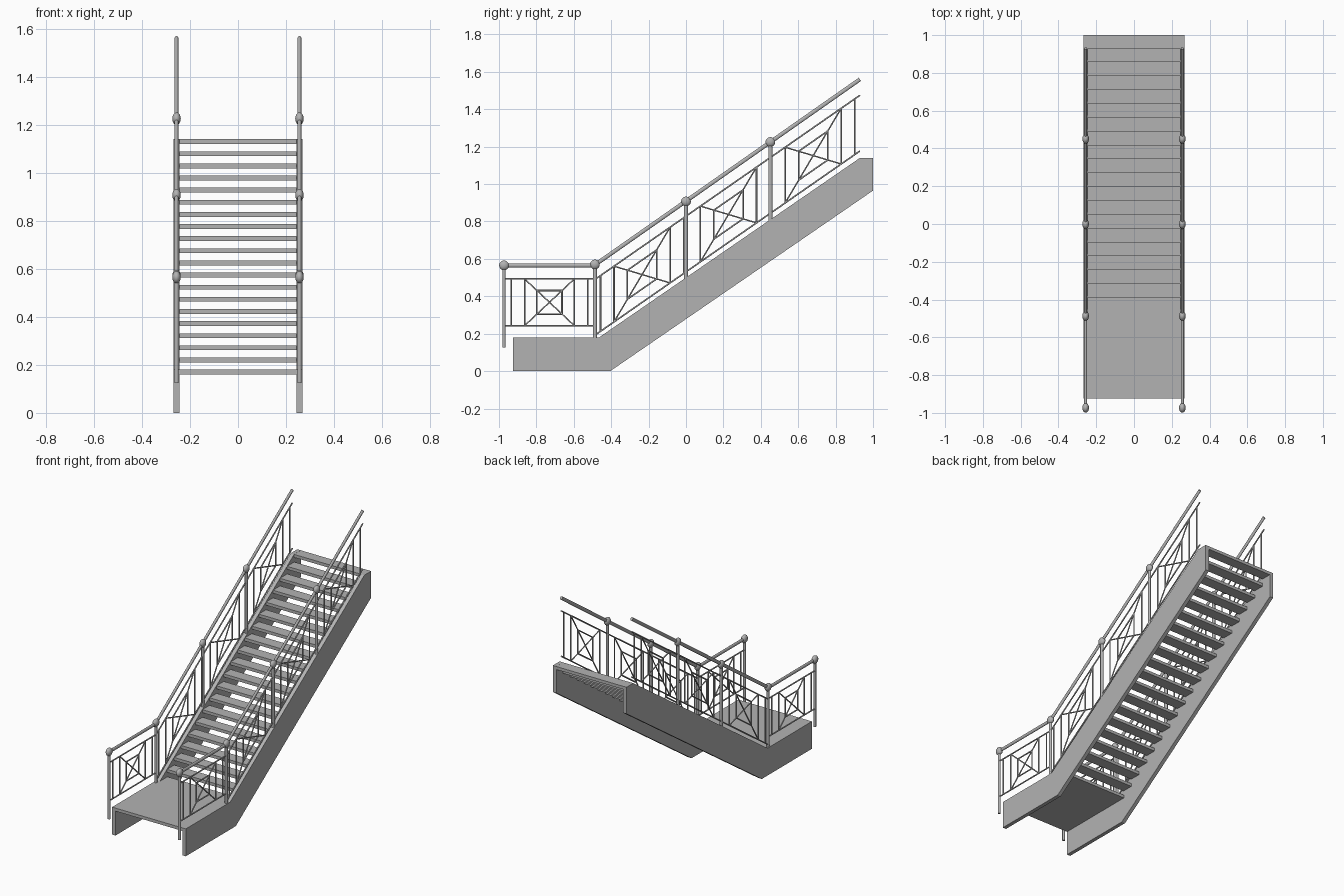
import bpy, bmesh, math
from mathutils import Vector

cube = bpy.data.objects.get("Cube")
if cube:
    bpy.data.objects.remove(cube)

mat = bpy.data.materials.new("light grey metal")
mat.use_nodes = True
grey = (0.45, 0.45, 0.45, 1)
mat.diffuse_color = grey
mat.node_tree.nodes["Principled BSDF"].inputs["Base Color"].default_value = grey

RAIL_X = 0.256      # sideways position of the railing
PITCH = 0.695       # rise over run of the sloping rails


def finish(bm, name, mirror=False, smooth=False):
    bmesh.ops.recalc_face_normals(bm, faces=bm.faces)
    mesh = bpy.data.meshes.new(name)
    bm.to_mesh(mesh)
    bm.free()
    ob = bpy.data.objects.new(name, mesh)
    bpy.context.collection.objects.link(ob)
    mesh.materials.append(mat)
    if mirror:
        ob.modifiers.new("Mirror", 'MIRROR')
    if smooth:
        bpy.ops.object.select_all(action='DESELECT')
        ob.select_set(True)
        bpy.context.view_layer.objects.active = ob
        bpy.ops.object.shade_smooth_by_angle(angle=math.radians(50))
    return ob


def extrude_profile(bm, points, x0, x1):
    """Extrude a (y, z) outline from x0 to x1."""
    face = bm.faces.new([bm.verts.new((x0, y, z)) for y, z in points])
    geom = bmesh.ops.extrude_face_region(bm, geom=[face])["geom"]
    verts = [g for g in geom if isinstance(g, bmesh.types.BMVert)]
    bmesh.ops.translate(bm, verts=verts, vec=(x1 - x0, 0, 0))


def bar(bm, a, b, half_x, half, sides=12):
    """Slightly flattened round bar between two (y, z) points."""
    a, b = Vector((RAIL_X, *a)), Vector((RAIL_X, *b))
    d = (b - a).normalized()
    across = Vector((0, -d.z, d.y))
    rings = []
    for p in (a, b):
        ring = []
        for i in range(sides):
            t = math.tau * (i + 0.5) / sides
            off = Vector((half_x * math.cos(t), 0, 0)) + across * half * math.sin(t)
            ring.append(bm.verts.new(p + off))
        rings.append(ring)
        bm.faces.new(ring)
    for i in range(sides):
        j = (i + 1) % sides
        bm.faces.new((rings[0][i], rings[0][j], rings[1][j], rings[1][i]))


# Side stringers
bm = bmesh.new()
extrude_profile(bm, [(-0.925, 0), (-0.405, 0), (1, 0.965), (1, 1.14),
                     (0.93, 1.14), (-0.465, 0.18), (-0.925, 0.18)], 0.243, 0.268)
finish(bm, "stringers", mirror=True)


# Landing and treads
def slab(name, y0, y1, top, thick=0.02):
    bm = bmesh.new()
    extrude_profile(bm, [(y0, top - thick), (y1, top - thick), (y1, top), (y0, top)],
                    -0.243, 0.243)
    finish(bm, name)


slab("landing", -0.925, -0.385, 0.18)
for k in range(19):
    front = -0.39 + k * 1.32 / 18
    slab(f"tread_{k + 1}", front, min(front + 0.075, 1), 0.2305 + k * 0.0505)

# Posts and ball finials
posts = [(-0.973, 0.125, 0.565, 0.008), (-0.487, 0.18, 0.57, 0.011),
         (0, 0.49, 0.907, 0.011), (0.451, 0.8, 1.225, 0.011)]
for i, (y, low, high, r) in enumerate(posts):
    bm = bmesh.new()
    bar(bm, (y, low), (y, high), 0.009, r)
    finish(bm, f"posts_{i + 1}", mirror=True, smooth=True)
    bm = bmesh.new()
    bmesh.ops.create_uvsphere(bm, u_segments=20, v_segments=12, radius=0.026)
    bmesh.ops.scale(bm, verts=bm.verts, vec=(0.68, 1, 1))
    bmesh.ops.translate(bm, verts=bm.verts, vec=(RAIL_X, y, high))
    finish(bm, f"finials_{i + 1}", mirror=True, smooth=True)

# Handrails
for name, a, b in (("landing_handrails", (-0.973, 0.565), (-0.487, 0.565)),
                   ("stair_handrails", (-0.487, 0.568), (0.93, 1.56))):
    bm = bmesh.new()
    bar(bm, a, b, 0.008, 0.011)
    finish(bm, name, mirror=True, smooth=True)


# Railing panels: two rails, uprights, crossed diagonals and an inner frame
def panel(name, centre, mid_z, half_h, slope, ends, uprights, inner):
    bm = bmesh.new()

    def at(y, z):
        return (y, mid_z + z + slope * (y - centre))

    def strut(y0, z0, y1, z1, r=0.0045):
        bar(bm, at(y0, z0), at(y1, z1), r, r, 8)

    frame_h = half_h * inner / uprights[1]
    for s in (-1, 1):
        strut(ends[0], s * half_h, ends[1], s * half_h)
        for u in uprights:
            strut(centre + s * u, -half_h, centre + s * u, half_h)
        strut(centre - uprights[1], -s * half_h, centre + uprights[1], s * half_h, 0.004)
        strut(centre + s * inner, -frame_h, centre + s * inner, frame_h)
        strut(centre - inner, s * frame_h, centre + inner, s * frame_h)
    finish(bm, name, mirror=True, smooth=True)


panel("landing_panels", -0.73, 0.368, 0.125, 0, (-0.973, -0.487), (0.205, 0.133), 0.067)
for i, (c, y0, y1) in enumerate(((-0.235, -0.487, 0), (0.227, 0, 0.451), (0.68, 0.451, 0.93))):
    panel(f"stair_panels_{i + 1}", c, 1.326 + PITCH * (c - 0.93), 0.149, PITCH,
          (y0, y1), (0.222, 0.15), 0.078)
